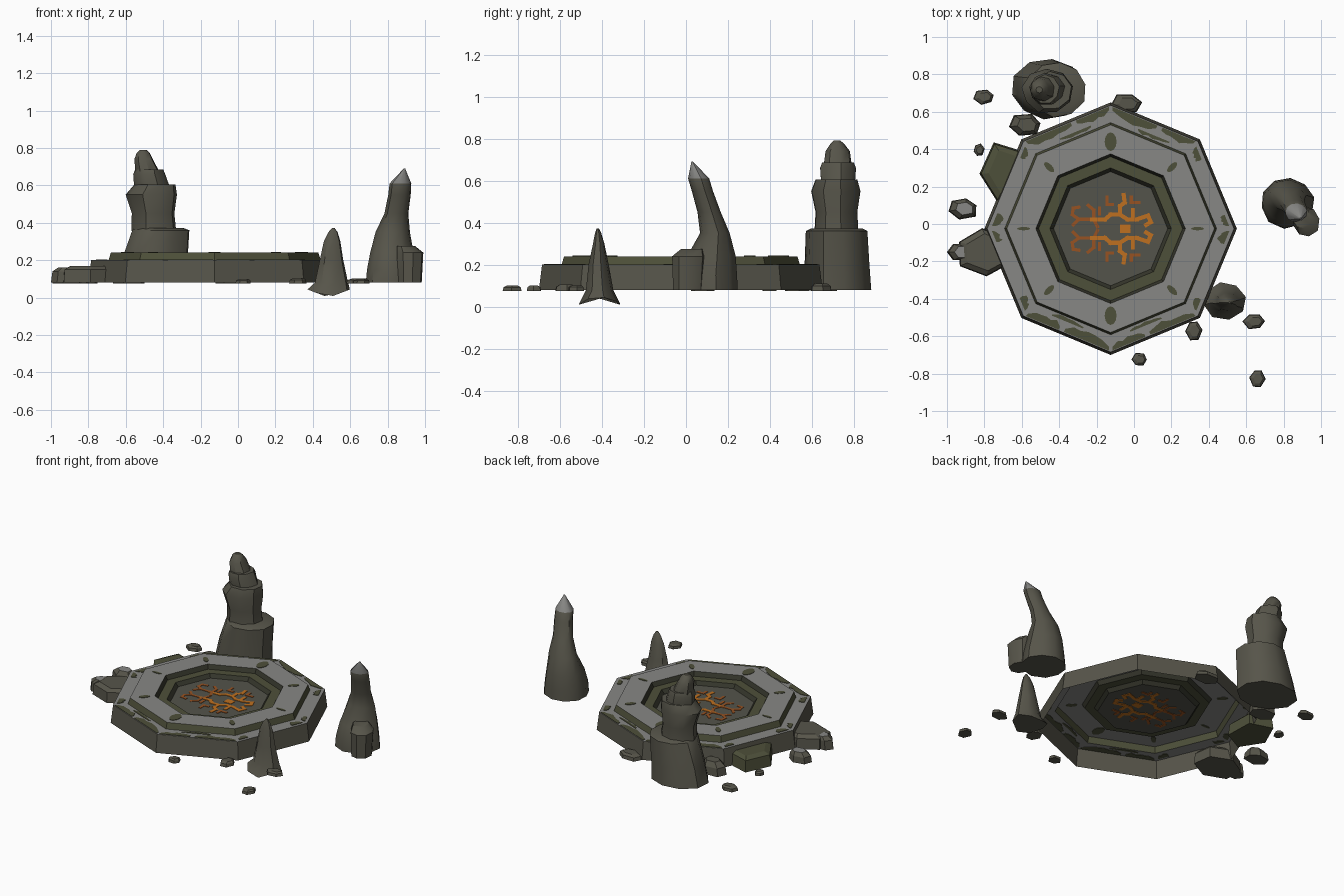
import bpy, bmesh, math, random
from math import cos, sin, pi, radians

if "Cube" in bpy.data.objects:
    bpy.data.objects.remove(bpy.data.objects["Cube"])

random.seed(7)
CX, CY, BASE = -0.125, -0.025, 0.08      # dais centre and ground level


def material(name, r, g, b):
    m = bpy.data.materials.new(name)
    m.diffuse_color = (r, g, b, 1)
    m.use_nodes = True
    m.node_tree.nodes["Principled BSDF"].inputs["Base Color"].default_value = m.diffuse_color
    return m


ROCK = material("dark rock", 0.094, 0.090, 0.068)
STONE = material("pale grey stone", 0.245, 0.245, 0.235)
MOSS = material("olive moss", 0.076, 0.080, 0.042)
FLOOR = material("floor stone", 0.088, 0.088, 0.070)
DARK = material("shadow stone", 0.035, 0.036, 0.024)
GLOW = material("bright orange", 0.52, 0.16, 0.014)
EMBER = material("dull orange", 0.31, 0.085, 0.016)


def finish(name, bm, mats, smooth=None, fix=True):
    if fix:
        bmesh.ops.recalc_face_normals(bm, faces=bm.faces)
    me = bpy.data.meshes.new(name)
    bm.to_mesh(me)
    bm.free()
    ob = bpy.data.objects.new(name, me)
    bpy.context.collection.objects.link(ob)
    for m in mats:
        me.materials.append(m)
    if smooth:
        bpy.ops.object.select_all(action='DESELECT')
        ob.select_set(True)
        bpy.context.view_layer.objects.active = ob
        bpy.ops.object.shade_smooth_by_angle(angle=radians(smooth))
    return ob


def stack(name, rings, n=10, mats=(ROCK,), cap_from=99, jitter=0.05, splay=0, turn=0.2, smooth=40):
    """Loft of ellipses (z, cx, cy, rx, ry); bands from cap_from up get the second colour."""
    bm = bmesh.new()
    wob = [1 + random.uniform(-jitter, jitter) for _ in range(n)]
    loops = []
    for i, (z, cx, cy, rx, ry) in enumerate(rings):
        loop = []
        for k in range(n):
            a = turn + 2 * pi * k / n
            lift = splay * abs(cos(a)) if i == 0 else 0
            loop.append(bm.verts.new((cx + rx * wob[k] * cos(a), cy + ry * wob[k] * sin(a), z + lift)))
        loops.append(loop)
    for i in range(len(loops) - 1):
        for k in range(n):
            j = (k + 1) % n
            f = bm.faces.new((loops[i][k], loops[i][j], loops[i + 1][j], loops[i + 1][k]))
            f.material_index = int(i >= cap_from)
    bm.faces.new(loops[0][::-1])
    top = bm.faces.new(loops[-1])
    top.material_index = int(len(rings) - 1 >= cap_from)
    return finish(name, bm, mats, smooth)


def plates(name, polys, z, mat, half=0.003):
    """Thin flat plates from 2D outlines, set through the surface at height z."""
    bm = bmesh.new()
    for p in polys:
        lo = [bm.verts.new((x, y, z - half)) for x, y in p]
        hi = [bm.verts.new((x, y, z + half)) for x, y in p]
        bm.faces.new(lo[::-1])
        bm.faces.new(hi)
        for i in range(len(p)):
            j = (i + 1) % len(p)
            bm.faces.new((lo[i], lo[j], hi[j], hi[i]))
    return finish(name, bm, [mat])


# octagonal dais: hollow stepped shell, one colour per band
bm = bmesh.new()
profile = [(0.675, BASE, 0), (0.66, 0.20, 0), (0.567, 0.20, 1), (0.555, 0.24, 2), (0.40, 0.24, 1),
           (0.385, 0.212, 4), (0.325, 0.212, 2), (0.305, 0.188, 4)]
loops = [[bm.verts.new((CX + r * cos(k * pi / 4), CY + r * sin(k * pi / 4), z)) for k in range(8)]
         for r, z, _ in profile]
for i in range(1, len(loops)):
    for k in range(8):
        j = (k + 1) % 8
        f = bm.faces.new((loops[i - 1][k], loops[i - 1][j], loops[i][j], loops[i][k]))
        f.material_index = profile[i][2]
bm.faces.new(loops[-1]).material_index = 3
finish("octagonal_dais", bm, [ROCK, STONE, MOSS, FLOOR, DARK], fix=False)


# moss patches on the lower step
def side_point(k, t, r):
    a, b = k * pi / 4, (k + 1) * pi / 4
    return (CX + r * ((1 - t) * cos(a) + t * cos(b)), CY + r * ((1 - t) * sin(a) + t * sin(b)))


def patch(k, t0, t1, outer, depth):
    edge = [side_point(k, t0, outer), side_point(k, t1, outer)]
    for i in range(7):
        t = t1 + (t0 - t1) * i / 6
        r = outer - depth * (0.35 if i in (0, 6) else random.uniform(0.55, 1))
        edge.append(side_point(k, t, r))
    return edge


patches = []
for k in range(8):
    if k in (1, 2, 5, 6):
        patches += [patch(k, 0.02, 0.40, 0.655, 0.05), patch(k, 0.46, 0.98, 0.655, 0.055)]
        patches.append(patch(k, 0.25, 0.65, 0.595, 0.024))
    else:
        patches += [patch(k, 0.03, 0.16, 0.64, 0.04), patch(k, 0.82, 0.97, 0.64, 0.05)]
plates("moss_patches", patches, 0.20, MOSS)

# oval moss spots at the corners of the upper step
spots = []
for k in range(8):
    a = k * pi / 4
    w = 0.032 if k in (2, 6) else 0.009 if k in (0, 4) else 0.016
    l = 0.05 if k in (2, 6) else 0.035
    pts = []
    for i in range(12):
        u, v = 0.465 + l * cos(i * pi / 6), w * sin(i * pi / 6)
        pts.append((CX + u * cos(a) - v * sin(a), CY + u * sin(a) + v * cos(a)))
    spots.append(pts)
plates("moss_spots", spots, 0.24, MOSS)


# glowing floor pattern: broken strokes mirrored front to back
def ribbon(path, w):
    out = []
    for (x0, y0), (x1, y1) in zip(path, path[1:]):
        d = math.hypot(x1 - x0, y1 - y0)
        ux, uy = (x1 - x0) / d * w / 2, (y1 - y0) / d * w / 2
        out.append([(x0 - ux - uy, y0 - uy + ux), (x0 - ux + uy, y0 - uy - ux),
                    (x1 + ux + uy, y1 + uy - ux), (x1 + ux - uy, y1 + uy + ux)])
    return out


def pattern(name, strokes, w, mat):
    polys = []
    for s in strokes:
        for m in (1, -1):
            polys += ribbon([(CX + x, CY + m * y) for x, y in s], w)
    plates(name, polys, 0.188, mat)


pattern("bright_floor_strokes", [
    [(-0.10, 0.05), (-0.03, 0.05), (0.0, 0.075), (0.05, 0.075), (0.09, 0.05), (0.14, 0.05)],
    [(0.14, 0.05), (0.20, 0.07), (0.215, 0.035), (0.19, 0.02)],
    [(0.05, 0.075), (0.05, 0.12), (0.075, 0.14), (0.07, 0.18)],
    [(0.12, 0.05), (0.12, 0.10)],
    [(0.06, 0.012), (0.095, 0.012)], [(0.062, 0.0), (0.092, 0.0)]], 0.022, GLOW)
pattern("dull_floor_strokes", [
    [(-0.10, 0.05), (-0.17, 0.05), (-0.205, 0.075), (-0.20, 0.11), (-0.17, 0.115)],
    [(-0.17, 0.05), (-0.20, 0.02)],
    [(-0.09, 0.05), (-0.09, 0.10), (-0.12, 0.125)],
    [(-0.06, 0.08), (-0.06, 0.11)], [(-0.02, 0.17), (-0.02, 0.13), (0.01, 0.13)],
    [(-0.09, 0.05), (-0.07, 0.01)],
    [(0.11, 0.17), (0.11, 0.14), (0.15, 0.14)]], 0.017, EMBER)

# tall stacked spire at the back left
stack("tall_spire_base", [(BASE, -0.46, 0.722, 0.20, 0.165), (0.2, -0.445, 0.72, 0.185, 0.158),
                          (0.36, -0.412, 0.718, 0.16, 0.15), (0.372, -0.42, 0.718, 0.135, 0.125)])
stack("tall_spire_middle", [(0.36, -0.452, 0.715, 0.118, 0.105), (0.45, -0.455, 0.715, 0.112, 0.10),
                            (0.55, -0.465, 0.712, 0.135, 0.118), (0.605, -0.445, 0.715, 0.108, 0.10)], n=9)
stack("tall_spire_shoulder", [(0.59, -0.46, 0.72, 0.095, 0.085), (0.66, -0.475, 0.72, 0.085, 0.09),
                              (0.685, -0.475, 0.72, 0.075, 0.08)], n=9)
stack("tall_spire_tip", [(0.67, -0.485, 0.722, 0.068, 0.072), (0.74, -0.505, 0.722, 0.052, 0.062),
                         (0.775, -0.507, 0.72, 0.036, 0.035), (0.79, -0.507, 0.718, 0.018, 0.018)], n=8)

# leaning spire on the right with a pale broken tip and a side lump
stack("right_spire", [(BASE, 0.82, 0.115, 0.145, 0.135), (0.15, 0.82, 0.115, 0.138, 0.132),
                      (0.24, 0.82, 0.125, 0.12, 0.115), (0.35, 0.825, 0.14, 0.095, 0.07),
                      (0.45, 0.845, 0.112, 0.066, 0.055), (0.55, 0.862, 0.08, 0.062, 0.05),
                      (0.61, 0.867, 0.062, 0.06, 0.05), (0.69, 0.89, 0.03, 0.004, 0.004)],
      n=10, mats=(ROCK, STONE), cap_from=6)
stack("right_spire_lump", [(BASE, 0.92, 0.01, 0.065, 0.075), (0.24, 0.922, 0.012, 0.072, 0.082),
                           (0.275, 0.90, 0.03, 0.05, 0.055)], n=8, jitter=0.03)

# small horn at the front right with splayed foot
stack("front_horn", [(0.0, 0.485, -0.41, 0.115, 0.10), (0.08, 0.50, -0.41, 0.09, 0.065),
                     (0.2, 0.50, -0.415, 0.064, 0.048), (0.3, 0.503, -0.415, 0.045, 0.027),
                     (0.35, 0.508, -0.418, 0.025, 0.015), (0.373, 0.51, -0.42, 0.006, 0.005)],
      n=8, splay=0.045)


# rubble slabs and chips: x, y, half sizes, height, turn
def rubble(name, x, y, rx, ry, h, turn=0.3, n=6, pale=False):
    stack(name, [(BASE - 0.005, x, y, rx, ry), (BASE + h * 0.6, x, y, rx * 0.92, ry * 0.92),
                 (BASE + h, x + rx * 0.1, y, rx * 0.6, ry * 0.6)], n=n, mats=(ROCK, STONE),
          cap_from=2 if pale else 99, jitter=0.12, turn=turn, smooth=None)


stack("left_slab", [(BASE, -0.80, -0.15, 0.155, 0.13), (0.15, -0.80, -0.15, 0.15, 0.125),
                    (0.17, -0.79, -0.15, 0.12, 0.10)], n=6, jitter=0.05, turn=0.6, smooth=None)
stack("left_slab_end", [(BASE, -0.935, -0.15, 0.065, 0.05), (0.14, -0.93, -0.15, 0.062, 0.048),
                        (0.162, -0.915, -0.15, 0.045, 0.035)], n=6, jitter=0, turn=0, smooth=None,
      mats=(ROCK, STONE), cap_from=2)
stack("left_mossy_block", [(BASE, -0.70, 0.28, 0.13, 0.165), (0.155, -0.70, 0.28, 0.12, 0.155),
                           (0.17, -0.69, 0.28, 0.09, 0.12)], n=5, mats=(MOSS,), turn=0.7, smooth=None)
for i, (x, y, rx, ry, h, pale) in enumerate([
        (-0.915, 0.085, 0.085, 0.06, 0.06, True), (-0.80, 0.68, 0.055, 0.04, 0.025, False),
        (-0.83, 0.395, 0.03, 0.035, 0.02, False), (-0.58, 0.53, 0.09, 0.06, 0.08, False),
        (-0.04, 0.645, 0.085, 0.055, 0.03, False), (0.32, -0.57, 0.042, 0.055, 0.025, False),
        (0.645, -0.52, 0.06, 0.045, 0.022, False), (0.03, -0.725, 0.042, 0.036, 0.02, False),
        (0.66, -0.825, 0.04, 0.052, 0.02, False)]):
    rubble(f"rubble_{i + 1}", x, y, rx, ry, h, turn=0.3 + i, pale=pale)
